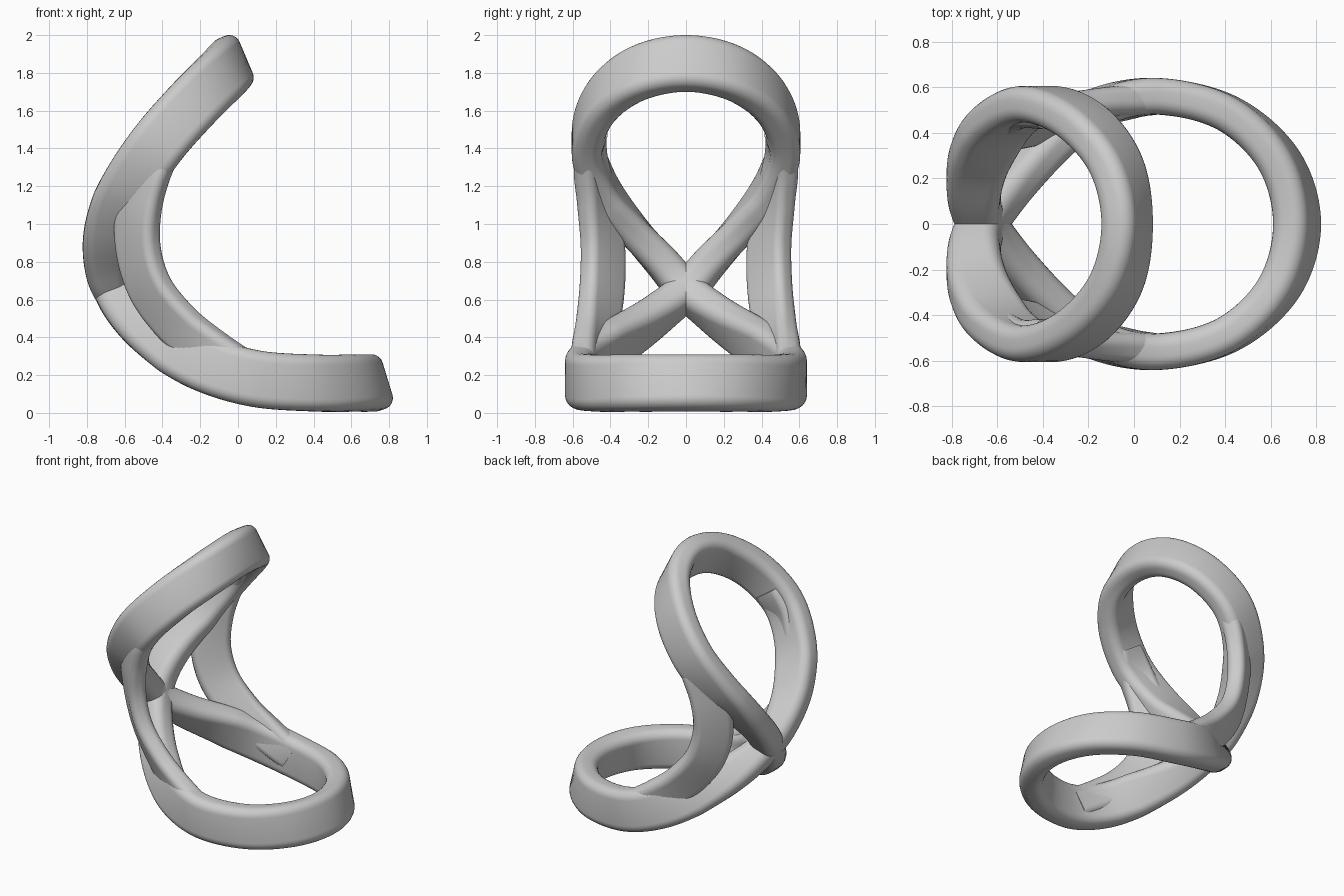
import bpy, bmesh, math
from mathutils import Vector

cube = bpy.data.objects.get("Cube")
if cube:
    bpy.data.objects.remove(cube)

grey = bpy.data.materials.new("plain grey")
grey.use_nodes = True
colour = (0.6, 0.6, 0.6, 1)
grey.diffuse_color = colour
grey.node_tree.nodes["Principled BSDF"].inputs["Base Color"].default_value = colour


def spline(rows, steps, closed):
    """Catmull-Rom interpolation of control rows (x, y, z, tilt in degrees)."""
    n, out = len(rows), []
    pick = (lambda i: rows[i % n]) if closed else (lambda i: rows[max(0, min(n - 1, i))])
    for i in range(n if closed else n - 1):
        p = [Vector(pick(i + k)) for k in (-1, 0, 1, 2)]
        for s in range(steps):
            t = s / steps
            out.append(0.5 * (2 * p[1] + (p[2] - p[0]) * t
                              + (2 * p[0] - 5 * p[1] + 4 * p[2] - p[3]) * t ** 2
                              + (3 * p[1] - p[0] - 3 * p[2] + p[3]) * t ** 3))
    if not closed:
        out.append(Vector(rows[-1]))
    return out


def rounded_section(depth, thick, arc=6):
    """Rounded rectangle, as pairs of offsets along depth and thickness."""
    r = 0.38 * min(depth, thick)
    pts = []
    for q, (sx, sy) in enumerate(((1, 1), (-1, 1), (-1, -1), (1, -1))):
        for k in range(arc + 1):
            a = (q + k / arc) * math.pi / 2
            pts.append((sx * (depth / 2 - r) + r * math.cos(a),
                        sy * (thick / 2 - r) + r * math.sin(a)))
    return pts


def sweep(name, rows, steps, closed, size, twist):
    """Sweep the section along the path; size and twist are rules along it."""
    path = spline(rows, steps, closed)
    n = len(path)
    bm = bmesh.new()
    rings = []
    for i, p in enumerate(path):
        a, b = (i - 1, (i + 1) % n) if closed else (max(i - 1, 0), min(i + 1, n - 1))
        tangent = (path[b].xyz - path[a].xyz).normalized()
        tilt, roll = math.radians(p.w), twist(i / (n - 1))
        d = Vector((math.cos(tilt), 0, math.sin(tilt))) * math.cos(roll)
        d += Vector((0, math.copysign(1, p.y), 0)) * math.sin(roll)
        d = (d - tangent * d.dot(tangent)).normalized()
        s = tangent.cross(d)
        rings.append([bm.verts.new(p.xyz + d * u + s * v)
                      for u, v in rounded_section(*size(p.xyz, i / (n - 1)))])
    m = len(rings[0])
    for i in range(n if closed else n - 1):
        r0, r1 = rings[i], rings[(i + 1) % n]
        for k in range(m):
            bm.faces.new((r0[k], r0[(k + 1) % m], r1[(k + 1) % m], r1[k]))
    if not closed:
        bm.faces.new(rings[0])
        bm.faces.new(rings[-1])
    bmesh.ops.recalc_face_normals(bm, faces=bm.faces)
    mesh = bpy.data.meshes.new(name)
    bm.to_mesh(mesh)
    bm.free()
    mesh.materials.append(grey)
    obj = bpy.data.objects.new(name, mesh)
    bpy.context.collection.objects.link(obj)
    bpy.ops.object.select_all(action="DESELECT")
    obj.select_set(True)
    bpy.context.view_layer.objects.active = obj
    bpy.ops.object.shade_smooth_by_angle(angle=math.radians(40))


def flip(row):
    return (row[0], -row[1], row[2], row[3])


# Figure-eight band: seat loop and back loop crossing at the rear
seat_tip = (0.715, 0, 0.158, 107)
seat_side = [(0.635, 0.28, 0.158, 103), (0.41, 0.485, 0.158, 95), (0.1, 0.56, 0.18, 86),
             (-0.16, 0.51, 0.255, 73), (-0.37, 0.365, 0.37, 55), (-0.545, 0.18, 0.5, 38)]
crossing = (-0.665, 0, 0.65, 20)
back_side = [(-0.7, 0.13, 0.8, 8), (-0.675, 0.29, 0.98, -8), (-0.575, 0.45, 1.2, -28),
             (-0.42, 0.525, 1.43, -41), (-0.23, 0.45, 1.645, -48), (-0.08, 0.26, 1.795, -60)]
back_tip = (-0.03, 0, 1.85, -67)
band = ([seat_tip] + seat_side + [crossing] + [flip(r) for r in back_side]
        + [back_tip] + back_side[::-1] + [crossing] + [flip(r) for r in seat_side[::-1]])


def band_size(p, t):
    f = min(1, (p - Vector(crossing[:3])).length / 0.6)
    return 0.2 + 0.1 * f, 0.19 - 0.03 * f


sweep("loop_band", band, 10, True, band_size, lambda t: 0)

# Side struts joining the back loop to the seat loop
strut = [(-0.34, 0.485, 1.51, -42), (-0.45, 0.505, 1.34, -32), (-0.52, 0.47, 1.12, -12),
         (-0.53, 0.44, 0.88, 8), (-0.46, 0.445, 0.65, 32), (-0.3, 0.475, 0.45, 48),
         (-0.12, 0.515, 0.31, 62), (0.06, 0.545, 0.2, 80)]


def strut_size(p, t):
    f = math.sin(math.pi * t)
    return 0.22 + 0.05 * f, 0.14 - 0.02 * f


for side, rows in (("left", strut), ("right", [flip(r) for r in strut])):
    sweep(side + "_strut", rows, 8, False, strut_size,
          lambda t: math.radians(45) * math.sin(math.pi * t))
